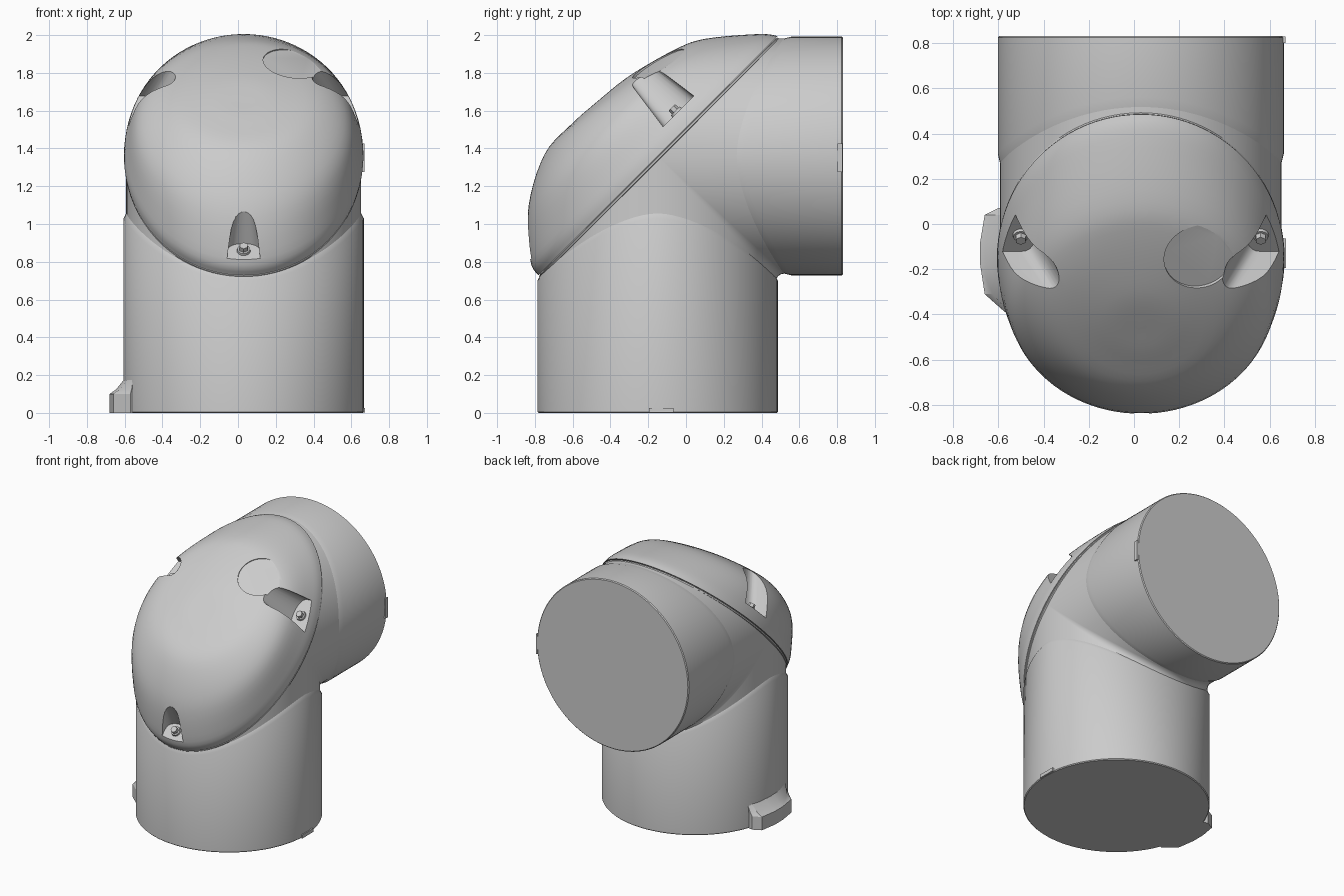
import bpy, bmesh, math
from mathutils import Matrix, Vector

if "Cube" in bpy.data.objects:
    bpy.data.objects.remove(bpy.data.objects["Cube"])

CX, CY, CZ = 0.03, -0.15, 1.36      # where the two pipe axes meet
END = 0.83                          # open end of the horizontal pipe
SEG = 96
COVER = Matrix.Translation((CX, CY, CZ)) @ Matrix.Rotation(math.radians(45), 4, 'X')

grey = bpy.data.materials.new("pipe_grey")
grey.use_nodes = True
grey.diffuse_color = (0.6, 0.6, 0.6, 1)
grey.node_tree.nodes["Principled BSDF"].inputs["Base Color"].default_value = (0.6, 0.6, 0.6, 1)


def finish(name, bm, matrix=None, angle=35):
    if matrix:
        bm.transform(matrix)
    bmesh.ops.recalc_face_normals(bm, faces=bm.faces)
    mesh = bpy.data.meshes.new(name)
    bm.to_mesh(mesh)
    bm.free()
    obj = bpy.data.objects.new(name, mesh)
    bpy.context.collection.objects.link(obj)
    mesh.materials.append(grey)
    smooth(obj, angle)
    return obj


def smooth(obj, angle):
    bpy.ops.object.select_all(action='DESELECT')
    obj.select_set(True)
    bpy.context.view_layer.objects.active = obj
    bpy.ops.object.shade_smooth_by_angle(angle=math.radians(angle))


def loft(rings, cap_start=False, cap_end=False):
    """Skin a list of equally long closed loops."""
    bm = bmesh.new()
    loops = [[bm.verts.new(p) for p in ring] for ring in rings]
    n = len(loops[0])
    for a, b in zip(loops, loops[1:]):
        for i in range(n):
            j = (i + 1) % n
            bm.faces.new((a[i], a[j], b[j], b[i]))
    if cap_start:
        bm.faces.new(loops[0])
    if cap_end:
        bm.faces.new(loops[-1])
    return bm


def circle(radius):
    return [(radius * math.cos(2 * math.pi * i / SEG), radius * math.sin(2 * math.pi * i / SEG))
            for i in range(SEG)]


# Elbow body: vertical and horizontal pipes mitred together, open under the cover
R, FILLET = 0.622, 0.05
bm = bmesh.new()
columns = []
for x, d in circle(R):
    f = FILLET * max(d, 0) / R
    path = [(CY + d, 0.005), (CY + d, CZ - abs(d) - f)]
    if d > 0.001:
        for k in range(1, 5):
            a = math.pi / 2 * k / 4
            path.append((CY + d + f * (1 - math.cos(a)), CZ - d - f * (1 - math.sin(a))))
    else:
        path += [(CY - d, CZ - d)] * 4
    path.append((END - 0.005, CZ - d))
    columns.append((d, [bm.verts.new((CX + x, y, z)) for y, z in path]))
for (d0, a), (d1, b) in zip(columns, columns[1:] + columns[:1]):
    for k in range(6):
        if k == 1 and d0 + d1 < 0:
            continue                # this gap is closed by the cover
        bm.faces.new((a[k], a[k + 1], b[k + 1], b[k]))
bmesh.ops.remove_doubles(bm, verts=bm.verts, dist=0.0001)
finish("elbow_body", bm, angle=30)

# Thicker sleeves with arched upper edges
RS = 0.636
arch = lambda t: 1 - abs(t) ** 1.7
rings = [[(CX + x, CY + y, 0) for x, y in circle(RS - 0.006)],
         [(CX + x, CY + y, 0.006) for x, y in circle(RS)],
         [(CX + x, CY + y, 0.70 + 0.33 * arch(y / RS)) for x, y in circle(RS)],
         [(CX + x, CY + y, 0.73 + 0.33 * arch(y / R)) for x, y in circle(R - 0.002)]]
finish("lower_sleeve", loft(rings, cap_start=True))

RH = 0.632
rings = [[(CX + x, END, CZ + z) for x, z in circle(RH - 0.006)],
         [(CX + x, END - 0.006, CZ + z) for x, z in circle(RH)],
         [(CX + x, 0.56 - 0.25 * arch(z / RH), CZ + z) for x, z in circle(RH)],
         [(CX + x, 0.51 - 0.25 * arch(z / R), CZ + z) for x, z in circle(R - 0.002)]]
finish("back_sleeve", loft(rings, cap_start=True))

# Domed cover: rings given as front u, front v, back u, back v, half width
shape = [(-0.893, 0, 0.898, 0, 0.634), (-0.865, 0.09, 0.835, 0.078, 0.622),
         (-0.672, 0.295, 0.615, 0.262, 0.56), (-0.417, 0.43, 0.46, 0.335, 0.41),
         (-0.2, 0.442, 0.2, 0.405, 0.19), (-0.02, 0.43, 0.02, 0.427, 0.02)]


def spline(points, steps):
    pts = [points[0]] + points + [points[-1]]
    for p0, p1, p2, p3 in zip(pts, pts[1:], pts[2:], pts[3:]):
        for s in range(steps):
            t = s / steps
            yield [0.5 * (2 * b + (c - a) * t + (2 * a - 5 * b + 4 * c - d) * t * t
                          + (3 * b - a - 3 * c + d) * t ** 3)
                   for a, b, c, d in zip(p0, p1, p2, p3)]
    yield points[-1]


rings = []
for u0, v0, u1, v1, w in spline(shape, 5):
    rings.append([(w * x, (u0 + u1) / 2 + (u1 - u0) / 2 * y, (v0 + v1) / 2 + (v1 - v0) / 2 * y)
                  for x, y in circle(1)])
cover = finish("domed_cover", loft(rings, True, True), COVER)

# Thin seam flange under the cover
rings = [[(s * x, s * y * math.sqrt(2), v) for x, y in circle(1)]
         for s, v in ((0.62, -0.02), (0.632, -0.016), (0.632, -0.006), (0.62, -0.002))]
finish("cover_flange", loft(rings, True, True), COVER)


def cut(cutter):
    cutter.hide_render = True
    cutter.hide_viewport = True
    mod = cover.modifiers.new(cutter.name, 'BOOLEAN')
    mod.operation = 'DIFFERENCE'
    mod.solver = 'EXACT'
    mod.object = cutter
    bpy.context.view_layer.objects.active = cover
    bpy.ops.object.modifier_apply(modifier=mod.name)
    bpy.data.objects.remove(cutter)


def pocket(name, nose, outward, half, narrow, shift):
    """Round-nosed pocket opening outward, with a leaning inner wall."""
    out = Vector(outward)
    side = Vector((-out.y, out.x))
    rings = []
    for v, k in ((0.09, 0), (0.45, 1)):
        h = half - narrow * k
        foot = [(0.35, -h), (0.35, h)]
        for i in range(13):
            a = math.pi * i / 12
            foot.append((0.07 - shift * k - 0.07 * math.sin(a) ** 0.7, h * math.cos(a)))
        rings.append([(*(Vector(nose) + out * p + side * q), v) for p, q in foot])
    cut(finish(name, loft(rings, True, True), COVER))


def bolt(name, u_x, u_y):
    bm = bmesh.new()
    for sides, r, h in ((24, 0.036, 0.014), (6, 0.026, 0.04)):
        bmesh.ops.create_cone(bm, cap_ends=True, segments=sides, radius1=r, radius2=r * 0.92,
                              depth=h, matrix=Matrix.Translation((u_x, u_y, 0.089 + h / 2)))
    finish(name, bm, COVER)


# Bolt pockets: one at the front, one on each side
pocket("front_pocket", (0, -0.745), (0, -1), 0.088, 0.06, 0.10)
bolt("front_bolt", 0, -0.80)
for name, s in (("left", 1), ("right", -1)):
    pocket(name + "_pocket", (s * 0.465, 0.245), (s, 0), 0.115, 0.05, 0.14)
    bolt(name + "_bolt", s * 0.53, 0.235)

# Shallow round recess on the dome
normal = Vector((0.17, -0.5, 0.85)).normalized()
bm = bmesh.new()
bmesh.ops.create_cone(bm, cap_ends=True, segments=48, radius1=0.155, radius2=0.175, depth=0.3)
place = Matrix.Translation(Vector((0.285, -0.14, 1.84)) + normal * 0.15)
cut(finish("recess", bm, place @ normal.to_track_quat('Z', 'Y').to_matrix().to_4x4()))
smooth(cover, 30)

# Latch block at the foot of the right side
rings = []
for z, lift in ((0, 1), (0.10, 1), (0.125, 0.55), (0.18, 0.0)):
    outer = [(-0.60, 0.07), (-0.66, 0.04), (-0.68, -0.08), (-0.68, -0.18), (-0.66, -0.31), (-0.57, -0.39)]
    ring = []
    for x, y in outer:
        wall = CX - math.sqrt(RS ** 2 - (y - CY) ** 2) + 0.004
        ring.append((wall + (min(x, wall) - wall) * lift, y, z))
    rings.append(ring + [(-0.52, -0.36, z), (-0.52, 0.05, z)])
finish("latch_block", loft(rings, True, True), angle=25)

# Small locating keys on the left side of both pipe ends
for name, at, size in (("back_key", (CX + RH, END - 0.015, 1.35), (0.014, 0.028, 0.15)),
                       ("lower_key", (CX + RS, -0.13, 0.014), (0.014, 0.13, 0.026))):
    bm = bmesh.new()
    bmesh.ops.create_cube(bm, size=1, matrix=Matrix.Translation(at) @ Matrix.Diagonal((*size, 1)))
    finish(name, bm)
